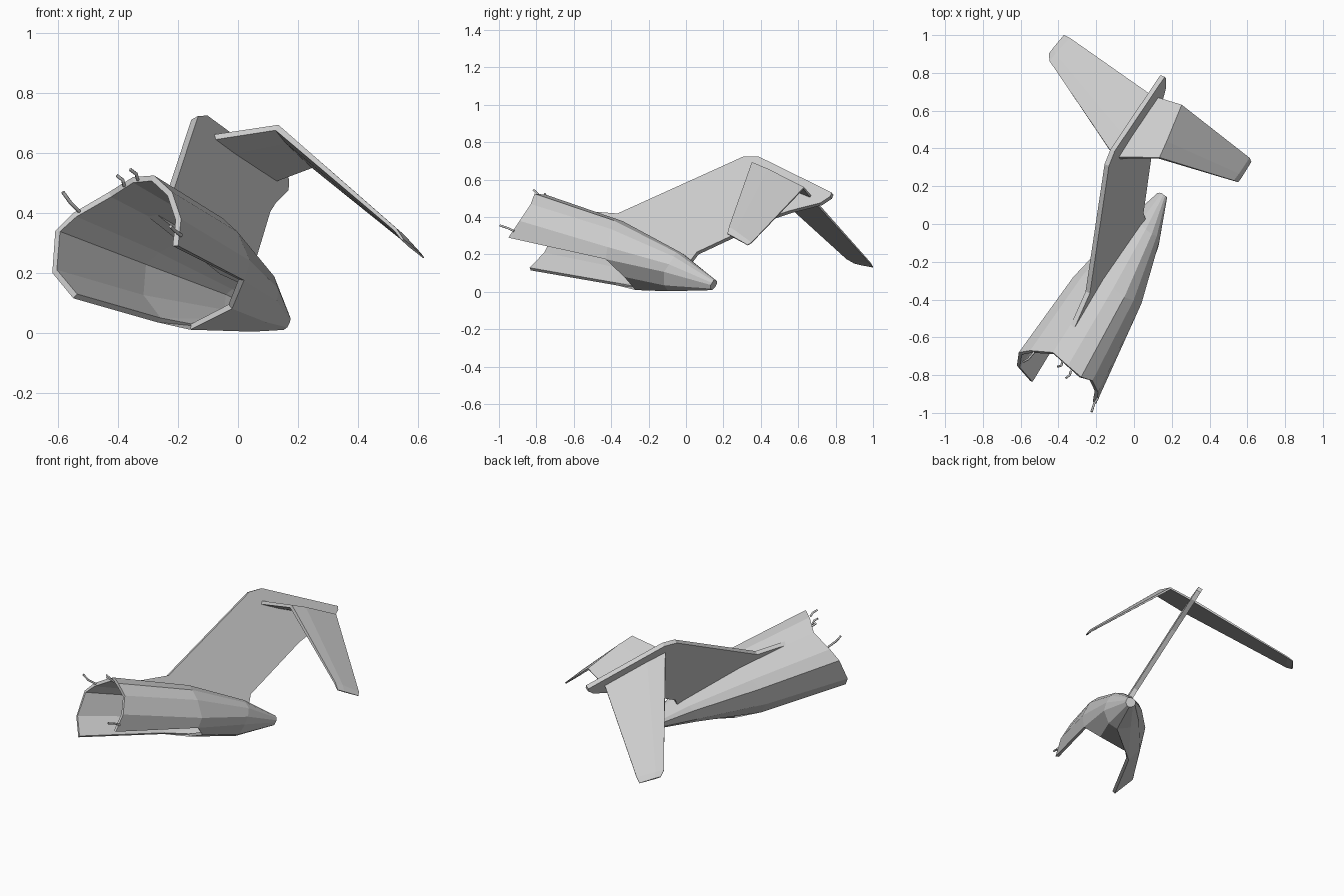
import bpy, bmesh
from mathutils import Vector as V

if "Cube" in bpy.data.objects:
    bpy.data.objects.remove(bpy.data.objects["Cube"])


def make(name, verts, faces, thickness=0, offset=0):
    me = bpy.data.meshes.new(name)
    bm = bmesh.new()
    vs = [bm.verts.new(v) for v in verts]
    for f in faces:
        bm.faces.new([vs[i] for i in f])
    loose = [v for v in bm.verts if not v.link_faces]
    bmesh.ops.delete(bm, geom=loose, context='VERTS')
    bmesh.ops.recalc_face_normals(bm, faces=bm.faces)
    bm.to_mesh(me)
    bm.free()
    ob = bpy.data.objects.new(name, me)
    bpy.context.collection.objects.link(ob)
    if thickness:
        m = ob.modifiers.new("thickness", 'SOLIDIFY')
        m.thickness, m.offset = thickness, offset
    return ob


# Torn tail cone: one ragged rim, shrunk along the axis towards the tip
centre = V((-.40, -.80, .29))
rim = [V(p) - centre for p in (
    (-.20, -.95, .29), (-.19, -.89, .38), (-.22, -.83, .47), (-.28, -.81, .525),
    (-.35, -.75, .52), (-.43, -.68, .47), (-.55, -.67, .40), (-.61, -.68, .34),
    (-.62, -.75, .20), (-.55, -.83, .115), (-.38, -.90, .06), (-.28, -.95, .13))]
stations = [(centre, 1), (V((-.15, -.38, .19)), .82),
            (V((.04, -.05, .107)), .45), (V((.15, .15, .037)), .12)]
n = len(rim)
verts = [c + p * r for c, r in stations for p in rim]
# ragged belly tear and bulging right flank
for i, p in {0: (.02, -.43, .175), 1: (.04, -.42, .24), 9: (-.27, -.37, .035),
             10: (-.16, -.27, .01), 11: (-.02, -.33, .08)}.items():
    verts[n + i] = V(p)
faces = []
for k in range(3):
    for i in range(n):
        if k == 0 and i >= 9:      # missing belly skin at the break
            continue
        j = (i + 1) % n
        faces.append((k*n + i, k*n + j, k*n + n + j, k*n + n + i))
faces.append(range(3*n, 4*n))
make("tail_cone", verts, faces, .02, -1)

# Vertical fin: profile flattened onto its leaning plane
normal = V((.825, -.33, .457)).normalized()
d = .106 / V((.825, -.33, .457)).length
profile = [(-.33, -.56, .43), (-.25, -.36, .41), (-.16, .25, .685), (-.14, .31, .72),
           (-.11, .39, .72), (.16, .78, .53), (.16, .775, .505), (.14, .73, .46),
           (.10, .57, .42), (.10, .47, .40), (.045, .06, .21), (.04, .03, .15),
           (-.05, -.16, .20)]
pts = [V(p) - normal * (V(p).dot(normal) - d) for p in profile]
make("tail_fin", pts, [range(len(pts))], .028)

# Tailplane: intact side, root at the fin, bent fold, drooping side
ribs = [((-.45, .90, .155), (-.37, 1.0, .132), .005),
        ((-.445, .86, .18), (-.34, .985, .155), .008),
        ((-.10, .35, .65), (.10, .675, .50), .015),
        ((.13, .35, .685), (.25, .63, .555), .015),
        ((.525, .23, .345), (.61, .35, .262), .008),
        ((.55, .222, .31), (.62, .33, .25), .005)]
verts, faces = [], []
for k, (a, b, h) in enumerate(ribs):
    a, b = V(a), V(b)
    span = V(ribs[min(k + 1, 5)][0]) - V(ribs[max(k - 1, 0)][0])
    up = span.cross(b - a).normalized() * h
    mid = a.lerp(b, .3)
    verts += [a + up*.7, mid + up, b + up*.4, b - up*.4, mid - up, a - up*.7]
for k in range(5):
    for i in range(6):
        j = (i + 1) % 6
        faces.append((k*6 + i, k*6 + j, k*6 + 6 + j, k*6 + 6 + i))
faces += [range(6), range(30, 36)]
make("tailplane", verts, faces)

# Torn cables hanging from the rim
cables = [((-.53, -.68, .405), (-.56, -.715, .435), (-.585, -.73, .47)),
          ((-.38, -.73, .49), (-.385, -.75, .51), (-.405, -.755, .525)),
          ((-.335, -.78, .51), (-.34, -.80, .53), (-.36, -.815, .545)),
          ((-.19, -.92, .325), (-.21, -.95, .34), (-.225, -.995, .355))]
for k, path in enumerate(cables):
    cu = bpy.data.curves.new("cable", 'CURVE')
    cu.dimensions = '3D'
    cu.bevel_depth, cu.bevel_resolution, cu.use_fill_caps = .006, 1, True
    sp = cu.splines.new('POLY')
    sp.points.add(len(path) - 1)
    for p, co in zip(sp.points, path):
        p.co = (*co, 1)
    bpy.context.collection.objects.link(bpy.data.objects.new(f"cable_{k + 1}", cu))
